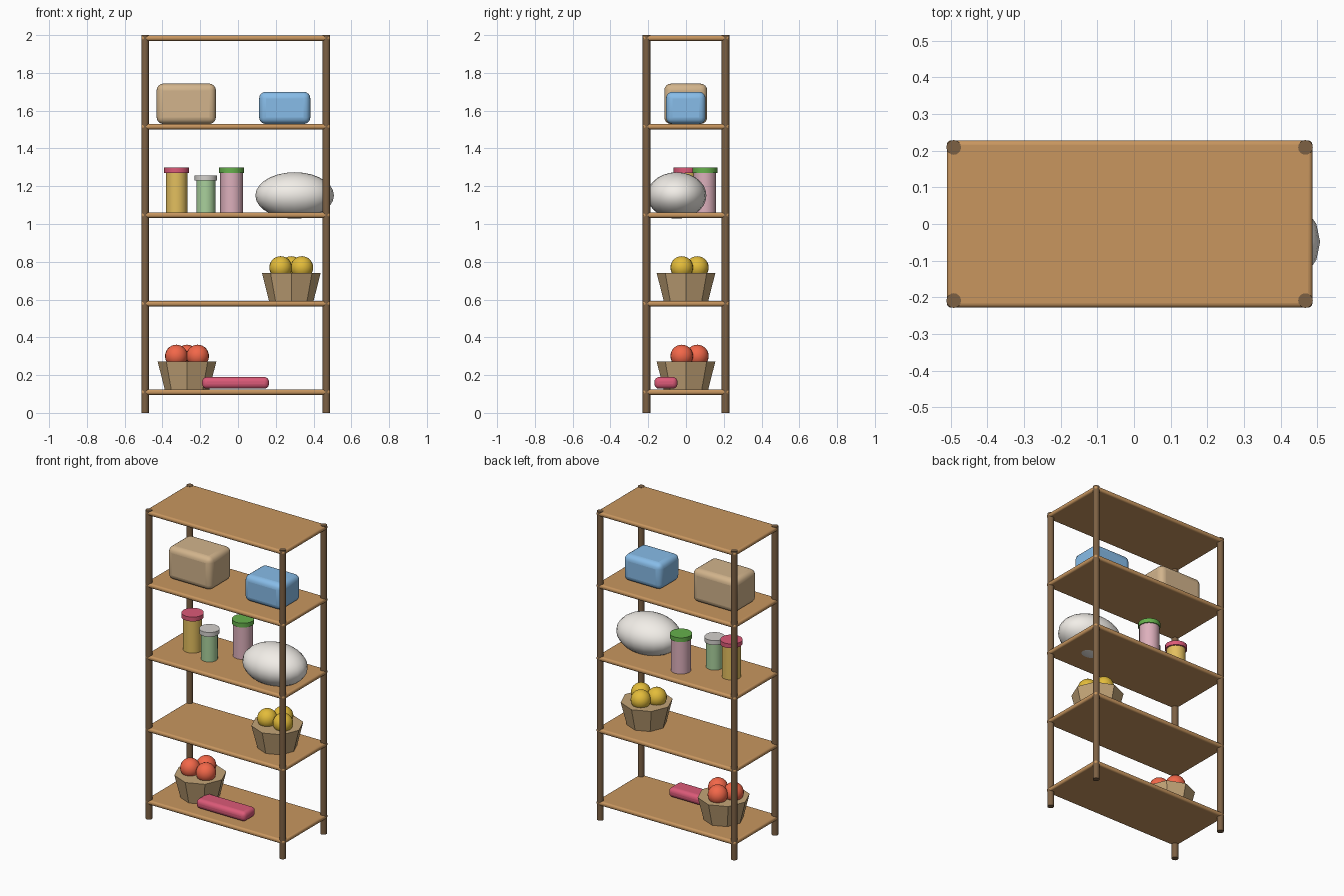
import bpy, math
from math import radians, cos, sin

if "Cube" in bpy.data.objects:
    bpy.data.objects.remove(bpy.data.objects["Cube"])


def mat(name, hexcol):
    m = bpy.data.materials.new(name)
    c = [int(hexcol[i:i + 2], 16) / 255 for i in (0, 2, 4)]
    m.diffuse_color = [(v / 12.92 if v < 0.04 else ((v + 0.055) / 1.055) ** 2.4) for v in c] + [1]
    m.use_nodes = True
    m.node_tree.nodes["Principled BSDF"].inputs["Base Color"].default_value = m.diffuse_color
    return m


WOOD, POST = mat("shelf_wood", "C8965F"), mat("post_wood", "7D6144")
BASKET, TAN, BLUE = mat("wicker", "C4A578"), mat("tan", "D2B48C"), mat("blue", "87BCE8")
RED, PINK, ROSE = mat("tomato", "F26749"), mat("rose", "DB5A78"), mat("pale_pink", "DDB0BC")
YELLOW, GOLD, GREEN = mat("lemon", "E3BC3A"), mat("honey", "E3BF5F"), mat("green", "66B04C")
MINT, GREY, WHITE = mat("mint", "A9D09C"), mat("lid_grey", "D3D0CC"), mat("cloth", "F2EEE8")


def finish(name, m, angle=30):
    o = bpy.context.object
    o.name = name
    o.data.materials.append(m)
    bpy.ops.object.shade_smooth_by_angle(angle=radians(angle))
    return o


def box(name, lo, hi, bevel, m, segs=4):
    bpy.ops.mesh.primitive_cube_add(size=1, location=[(a + b) / 2 for a, b in zip(lo, hi)])
    o = bpy.context.object
    o.scale = [b - a for a, b in zip(lo, hi)]
    bpy.ops.object.transform_apply(location=False, rotation=False, scale=True)
    b = o.modifiers.new("round", 'BEVEL')
    b.width, b.segments = bevel, segs
    return finish(name, m)


def cone(name, x, y, z0, z1, r0, r1, sides, m, angle=35):
    bpy.ops.mesh.primitive_cone_add(vertices=sides, radius1=r0, radius2=r1, depth=z1 - z0,
                                    location=(x, y, (z0 + z1) / 2))
    return finish(name, m, angle)


def ball(name, loc, r, m, segs=20, rings=14):
    bpy.ops.mesh.primitive_uv_sphere_add(segments=segs, ring_count=rings, radius=1, location=loc)
    bpy.context.object.scale = r
    return finish(name, m, 60)


# Frame: four posts and five boards
CX = -0.012
for sx, nx in ((-1, "left"), (1, "right")):
    for sy, ny in ((-1, "front"), (1, "back")):
        cone(f"{ny}_{nx}_post", CX + sx * 0.48, sy * 0.209, 0, 2, 0.02, 0.02, 16, POST)
tops = []
for i in range(5):
    z = 0.11 + i * 0.4685
    tops.append(z + 0.014)
    box(f"shelf_{i + 1}", (CX - 0.499, -0.228, z - 0.014), (CX + 0.499, 0.228, z + 0.014), 0.012, WOOD)


# Fruit baskets
def basket(name, x, z, fruit):
    cone(f"{name}_basket", x, 0, z, z + 0.147, 0.118, 0.155, 8, BASKET)
    for i in range(3):
        a = radians(90 + 120 * i)
        ball(f"{name}_fruit_{i + 1}", (x + 0.065 * cos(a), 0.055 * sin(a) + 0.005, z + 0.177),
             (0.06, 0.06, 0.06), fruit)


basket("red", -0.27, tops[0], RED)
basket("yellow", 0.282, tops[1], YELLOW)
box("flat_pack", (-0.19, -0.167, tops[0] + 0.004), (0.164, -0.045, 0.19), 0.025, PINK)


# Jars with lids
def jar(name, x, y, r, h, rl, m, lid):
    z = tops[2]
    cone(f"{name}_jar", x, y, z, z + h, r, r, 16, m)
    cone(f"{name}_jar_lid", x, y, z + h, z + h + 0.028, rl, rl, 16, lid)


jar("honey", -0.325, 0, 0.057, 0.21, 0.066, GOLD, PINK)
jar("mint", -0.17, -0.05, 0.05, 0.168, 0.06, MINT, GREY)
jar("pink", -0.034, 0.1, 0.06, 0.21, 0.066, ROSE, GREEN)

# Large sack on the middle shelf
ball("sack", (0.3, -0.049, 1.151), (0.208, 0.157, 0.123), WHITE, 20, 14)

# Boxes on the upper shelf
box("tan_box", (-0.431, -0.115, tops[3]), (-0.117, 0.112, 1.743), 0.035, TAN)
box("blue_box", (0.112, -0.106, tops[3]), (0.383, 0.104, 1.70), 0.035, BLUE)
